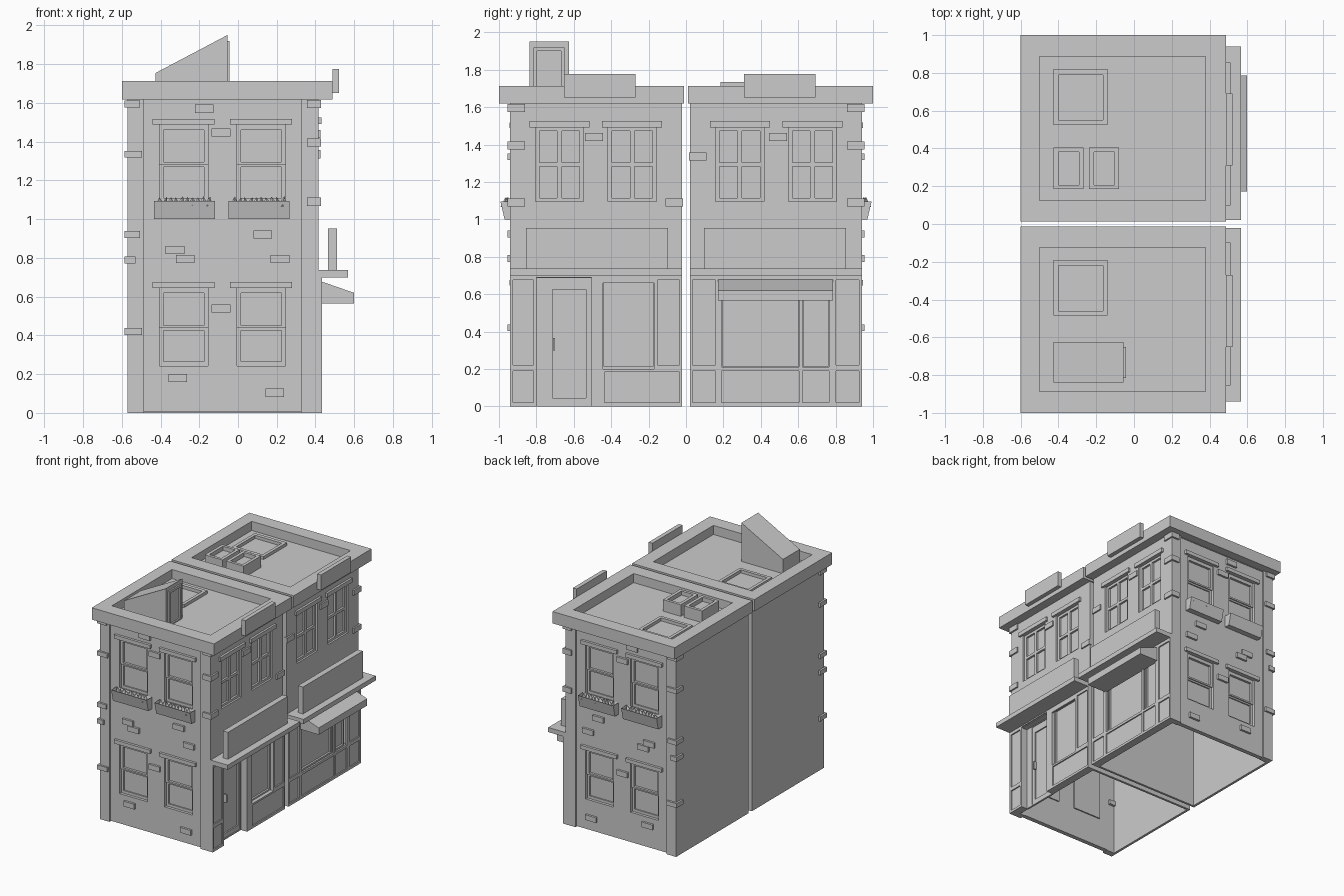
import bpy, bmesh, random
from mathutils import Vector

if "Cube" in bpy.data.objects:
    bpy.data.objects.remove(bpy.data.objects["Cube"])
random.seed(4)
S = 1  # side sign of the building being built: -1 front house, +1 rear house
TAG = ""


def finish(name, bm):
    bmesh.ops.recalc_face_normals(bm, faces=bm.faces)
    me = bpy.data.meshes.new(name + TAG)
    bm.to_mesh(me)
    bm.free()
    ob = bpy.data.objects.new(name + TAG, me)
    bpy.context.collection.objects.link(ob)
    return ob


def place(axis, u, v, d):
    # x: plane facing x (u=y, v=z); y: plane facing y (u=x, v=z); z: flat (u=x, v=y)
    return {"x": (d, S * u, v), "y": (u, S * d, v), "z": (u, S * v, d)}[axis]


def plate(name, axis, u0, u1, v0, v1, d0, d1, holes=()):
    """Flat slab with rectangular openings (ua, ub, va, vb)."""
    us = sorted({u0, u1, *[c for h in holes for c in h[:2] if u0 < c < u1]})
    vs = sorted({v0, v1, *[c for h in holes for c in h[2:] if v0 < c < v1]})
    bm = bmesh.new()
    for a, b in zip(us, us[1:]):
        for c, d in zip(vs, vs[1:]):
            mu, mv = (a + b) / 2, (c + d) / 2
            if any(h[0] < mu < h[1] and h[2] < mv < h[3] for h in holes):
                continue
            bm.faces.new([bm.verts.new(place(axis, p, q, d0))
                          for p, q in ((a, c), (b, c), (b, d), (a, d))])
    bmesh.ops.remove_doubles(bm, verts=bm.verts, dist=1e-5)
    ext = bmesh.ops.extrude_face_region(bm, geom=bm.faces[:], use_keep_orig=True)
    move = Vector(place(axis, 0, 0, d1)) - Vector(place(axis, 0, 0, d0))
    bmesh.ops.translate(bm, vec=move,
                        verts=[g for g in ext["geom"] if isinstance(g, bmesh.types.BMVert)])
    return finish(name, bm)


def boxes(name, items):
    """Several boxes (x0, x1, y0, y1, z0, z1) in one object."""
    bm = bmesh.new()
    for x0, x1, y0, y1, z0, z1 in items:
        vs = bmesh.ops.create_cube(bm, size=1)["verts"]
        for v in vs:
            v.co = (x1 if v.co.x > 0 else x0, S * (y1 if v.co.y > 0 else y0),
                    z1 if v.co.z > 0 else z0)
    return finish(name, bm)


def prism(name, axis, pts, d0, d1, rim=0):
    """Profile extruded along an axis; rim sinks the topmost face like a trough."""
    bm = bmesh.new()
    a, b = [[bm.verts.new(place(axis, u, v, d)) for u, v in pts] for d in (d0, d1)]
    n = len(pts)
    bm.faces.new(a)
    bm.faces.new(b[::-1])
    for i in range(n):
        bm.faces.new((a[i], a[(i + 1) % n], b[(i + 1) % n], b[i]))
    if rim:
        bmesh.ops.recalc_face_normals(bm, faces=bm.faces)
        top = max(bm.faces, key=lambda f: f.calc_center_median().z)
        bmesh.ops.inset_region(bm, faces=[top], thickness=rim)
        for v in top.verts:
            v.co.z -= 0.02
    return finish(name, bm)


def sash_window(x0, z0):
    # end-wall window: two sashes, glass and lintel
    x1, z1, zm = x0 + 0.25, z0 + 0.402, z0 + 0.195
    plate("upper_sash", "y", x0, x1, zm, z1, 0.892, 0.912, [(x0 + .02, x1 - .02, zm + .013, z1 - .027)])
    plate("lower_sash", "y", x0, x1, z0, zm, 0.885, 0.903, [(x0 + .02, x1 - .02, z0 + .022, zm - .013)])
    plate("window_glass", "y", x0, x1, z0, z1, 0.880, 0.893)
    plate("window_lintel", "y", x0 - .037, x1 + .033, z1, z1 + .03, 0.90, 0.945)


def planter(x0):
    # tapered window box with small faceted leaves
    x1 = x0 + 0.315
    prism("window_box", "x", [(.925, 1.0), (.97, 1.0), (.992, 1.095), (.925, 1.095)], x0, x1, 0.008)
    bm = bmesh.new()
    for i in range(10):
        vs = bmesh.ops.create_cone(bm, segments=4, radius1=random.uniform(.018, .03), radius2=0,
                                   depth=random.uniform(.04, .055), cap_ends=True)["verts"]
        dx = random.uniform(-.4, .4)
        for v in vs:
            v.co.x += v.co.z * dx
        bmesh.ops.translate(bm, verts=vs, vec=(x0 + .03 + i * .028,
                            S * random.uniform(.948, .965), 1.092))
    finish("window_box_plants", bm)


def house():
    # shell: end wall, street wall, plain walls, roof
    wins = [(x, z) for x in (-.405, -.005) for z in (.243, 1.086)]
    plate("end_wall", "y", -.57, .415, 0.004, 1.62, .89, .925,
          [(x, x + .25, z, z + .402) for x, z in wins])
    for x, z in wins:
        sash_window(x, z)
    for x in (-.433, -.048):
        planter(x)
    boxes("corner_pilasters", [(-.57, -.485, .89, .94, 0, 1.62), (.325, .415, .89, .94, 0, 1.62)])
    boxes("back_and_party_walls", [(-.57, -.55, .022, .92, 0, 1.62), (-.57, .415, .022, .04, 0, 1.62)])
    plate("street_wall", "x", .022, .925, .69, 1.62, .38, .415,
          [(u, u + .258, 1.095, 1.492) for u in (.158, .547)])
    for u in (.158, .547):
        plate("street_sash", "x", u, u + .258, 1.095, 1.492, .38, .40,
              [(u + a, u + a + .095, c, d) for a in (.022, .142)
               for c, d in ((1.113, 1.283), (1.305, 1.472))])
        plate("street_glass", "x", u, u + .258, 1.095, 1.492, .37, .384)
        plate("street_lintel", "x", u - .03, u + .29, 1.492, 1.525, .40, .432)
    plate("roof_deck", "z", -.56, .41, .03, .93, 1.615, 1.64)
    plate("cornice_parapet", "z", -.60, .487, .012, 1.0, 1.618, 1.713, [(-.5, .378, .125, .888)])
    plate("skylight_frame", "z", -.425, -.14, .19 if S < 0 else .525, .485 if S < 0 else .82, 1.63, 1.665,
          [(-.4, -.165, .22, .46) if S < 0 else (-.4, -.165, .55, .79)])
    # scattered bricks and corner stones
    spots = [(-.175, 1.57), (-.088, 1.447), (.127, .92), (-.325, .84), (-.273, .795),
             (.217, .795), (-.088, .538), (-.312, .18), (.19, .104)]
    boxes("raised_bricks", [(x - .048, x + .048, .92, .942, z - .021, z + .021) for x, z in spots])
    side = (.015, 1.09) if S < 0 else (.015, 1.335)
    boxes("street_bricks", [(.40, .427, u, u + .095, z - .021, z + .021) for u, z in (side, (.445, 1.44))])
    boxes("corner_stones",
          [(.355, .428, .86, .955, z - .021, z + .021) for z in (1.09, 1.395, 1.595)] +
          [(-.585, x, .87, .955, z - .018, z + .018) for x, z in
           ((-.505, 1.594), (-.495, 1.335), (-.505, .922), (-.53, .79), (-.495, .42))])
    # ledge, fascia board and roof board
    boxes("shop_ledge", [(.38, .567, .022, .94, .70, .737)])
    boxes("fascia_board", [(.465, .51, .097, .856, .737, .953)])
    y0 = .27 if S < 0 else .31
    boxes("parapet_board", [(.487, .521, y0, y0 + .382, 1.652, 1.776)])
    boxes("shop_piers", [(.37, .424, .80, .94, 0, .70), (.37, .424, .022, .165, 0, .70)])


def shop_glazing(u0, u1, z0, z1):
    plate("shop_window_frame", "x", u0, u1, z0, z1, .385, .405,
          [(u0 + .012, u1 - .012, z0 + .012, z1 - .012)])
    plate("shop_window_glass", "x", u0, u1, z0, z1, .375, .39)


# Front house: door and one display window
S, TAG = -1, "_a"
house()
plate("shopfront", "x", .022, .94, 0, .70, .42, .434,
      [(.815, .925, .22, .675), (.815, .925, .02, .19), (.035, .152, .22, .675),
       (.505, .80, 0, .69), (.035, .435, .02, .185), (.172, .445, .2, .66)])
boxes("shop_bulkhead", [(.37, .424, .16, .45, 0, .2), (.37, .424, .445, .505, 0, .70),
                        (.36, .424, .165, .80, .685, .70)])
shop_glazing(.165, .45, .2, .69)
plate("door_frame", "x", .505, .80, 0, .69, .365, .38, [(.515, .74, .01, .68)])
plate("door", "x", .51, .745, .01, .69, .355, .374, [(.535, .715, .045, .625)])
plate("door_glass", "x", .53, .72, .04, .63, .352, .363)
boxes("door_handle", [(.37, .395, .70, .712, .30, .365)])
prism("stair_bulkhead", "y", [(-.425, 1.63), (-.055, 1.63), (-.055, 1.95), (-.425, 1.755)], .625, .838)
plate("roof_door", "x", .65, .815, 1.63, 1.92, -.056, -.043, [(.668, .797, 1.65, 1.90)])

# Rear house: awning and two display windows
S, TAG = 1, "_b"
house()
plate("shopfront", "x", .022, .94, 0, .70, .42, .434,
      [(.035, .158, .22, .675), (.035, .158, .02, .19), (.803, .925, .22, .675), (.803, .925, .02, .19),
       (.19, .605, .02, .19), (.622, .765, .02, .19), (.19, .605, .21, .66), (.622, .765, .21, .66)])
boxes("shop_bulkhead", [(.37, .424, .16, .80, 0, .2), (.36, .424, .16, .80, .66, .70)])
shop_glazing(.185, .61, .2, .67)
shop_glazing(.617, .77, .2, .67)
prism("awning", "y", [(.42, .565), (.598, .565), (.598, .62), (.42, .682)], .172, .787)
for x in (-.425, -.237):
    plate("roof_vent", "z", x, x + .158, .185, .405, 1.63, 1.733, [(x + .025, x + .133, .207, .382)])
    boxes("roof_vent_floor", [(x + .01, x + .15, .195, .395, 1.63, 1.70)])
